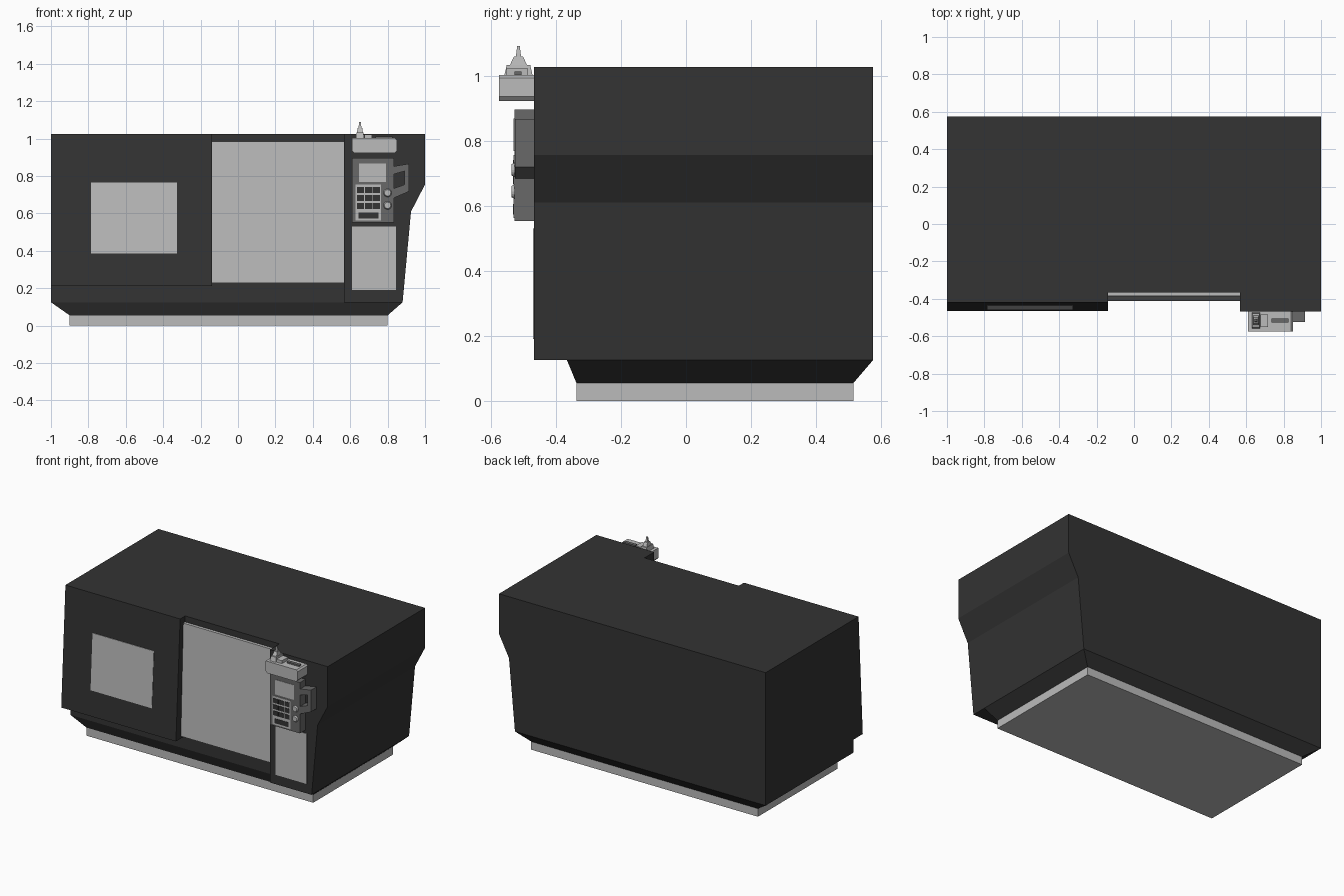
import bpy, bmesh, math
from mathutils import Matrix

if "Cube" in bpy.data.objects:
    bpy.data.objects.remove(bpy.data.objects["Cube"])


def material(name, v):
    m = bpy.data.materials.new(name)
    m.diffuse_color = (v, v, v, 1)
    m.use_nodes = True
    m.node_tree.nodes["Principled BSDF"].inputs["Base Color"].default_value = m.diffuse_color
    return m


DARK = material("dark_paint", 0.033)
MID = material("mid_grey", 0.14)
LIGHT = material("light_grey", 0.5)


def finish(name, bm, mat):
    bmesh.ops.recalc_face_normals(bm, faces=bm.faces)
    me = bpy.data.meshes.new(name)
    bm.to_mesh(me)
    bm.free()
    ob = bpy.data.objects.new(name, me)
    bpy.context.collection.objects.link(ob)
    me.materials.append(mat)
    return ob


def loft(name, a, b, mat):
    """Solid between two matching 3D outlines."""
    bm = bmesh.new()
    va = [bm.verts.new(p) for p in a]
    vb = [bm.verts.new(p) for p in b]
    n = len(va)
    bm.faces.new(va)
    bm.faces.new(vb[::-1])
    for i in range(n):
        j = (i + 1) % n
        bm.faces.new((va[i], va[j], vb[j], vb[i]))
    return finish(name, bm, mat)


def prism_y(name, pts, y0, y1, mat):
    return loft(name, [(x, y0, z) for x, z in pts], [(x, y1, z) for x, z in pts], mat)


def prism_x(name, pts, x0, x1, mat):
    return loft(name, [(x0, y, z) for y, z in pts], [(x1, y, z) for y, z in pts], mat)


def rect(x0, x1, y0, y1, z):
    return [(x0, y0, z), (x1, y0, z), (x1, y1, z), (x0, y1, z)]


def box(name, x0, x1, y0, y1, z0, z1, mat):
    return loft(name, rect(x0, x1, y0, y1, z0), rect(x0, x1, y0, y1, z1), mat)


TOP, CORE, FRONT, BACK = 1.026, -0.366, -0.468, 0.575
side = [(0.88, 0.125), (0.925, 0.61), (1, 0.755), (1, TOP)]

# Main housing, tapered skirt and plinth
prism_y("housing", [(-1, 0.125)] + side + [(-1, TOP)], CORE, BACK, DARK)
loft("tapered_skirt", rect(-0.9, 0.8, -0.337, 0.515, 0.055),
     rect(-1, 0.88, CORE, BACK, 0.125), DARK)
box("plinth", -0.9, 0.8, -0.337, 0.515, 0, 0.055, LIGHT)

# Front panels
prism_y("control_column", [(0.567, 0.125)] + side + [(0.567, TOP)], FRONT, CORE, DARK)
prism_x("left_panel", [(CORE, 0.213), (-0.465, 0.213), (-0.42, TOP), (CORE, TOP)],
        -1, -0.14, DARK)
prism_x("window", [(-0.452, 0.385), (-0.4585, 0.385), (-0.4375, 0.765), (-0.431, 0.765)],
        -0.785, -0.325, LIGHT)
prism_x("sliding_door", [(CORE, 0.228), (-0.412, 0.228), (-0.386, 0.985), (CORE, 0.985)],
        -0.14, 0.567, LIGHT)
box("access_cover", 0.61, 0.845, FRONT - 0.003, FRONT, 0.19, 0.53, LIGHT)

# Control unit
PAN = -0.528
box("control_unit", 0.61, 0.834, PAN, FRONT, 0.552, 0.896, MID)
box("screen", 0.647, 0.791, PAN - 0.002, PAN, 0.768, 0.868, LIGHT)
box("keypad_plate", 0.628, 0.765, PAN - 0.002, PAN, 0.562, 0.755, LIGHT)
for r in range(3):
    for c in range(3):
        x, z = 0.636 + 0.042 * c, 0.709 - 0.042 * r
        box(f"key_{r}_{c}", x, x + 0.038, PAN - 0.004, PAN - 0.002, z, z + 0.031, DARK)
box("wide_key", 0.645, 0.75, PAN - 0.004, PAN - 0.002, 0.573, 0.605, DARK)
for i, z in enumerate((0.71, 0.643)):
    bm = bmesh.new()
    bmesh.ops.create_cone(bm, cap_ends=True, segments=16, radius1=0.022, radius2=0.017,
                          depth=0.009, matrix=Matrix.Translation((0.8, PAN - 0.0045, z))
                          @ Matrix.Rotation(math.pi / 2, 4, 'X'))
    finish(f"knob_{i}", bm, LIGHT)

# Side handle: closed frame from three bars
prism_y("handle_top", [(0.834, 0.81), (0.89, 0.826), (0.915, 0.866), (0.834, 0.852)],
        PAN + 0.003, FRONT, MID)
prism_y("handle_grip", [(0.89, 0.754), (0.915, 0.718), (0.915, 0.866), (0.89, 0.826)],
        PAN + 0.003, FRONT, MID)
prism_y("handle_bottom", [(0.834, 0.683), (0.915, 0.718), (0.89, 0.754), (0.834, 0.734)],
        PAN + 0.003, FRONT, MID)

# Tool tray with chamfered lower corners
prism_y("tool_tray", [(0.61, 0.935), (0.622, 0.922), (0.838, 0.922), (0.85, 0.935),
                      (0.85, 0.992), (0.84, 1.002), (0.61, 1.002)], -0.575, FRONT, LIGHT)
box("tray_slot", 0.735, 0.827, -0.527, -0.505, 1.002, 1.012, MID)
box("tray_block", 0.676, 0.716, -0.552, -0.485, 1.002, 1.022, LIGHT)


# Stepped tool holder
def taper(name, w0, d0, w1, d1, z0, z1):
    cx, cy = 0.652, -0.515
    loft(name, rect(cx - w0, cx + w0, cy - d0, cy + d0, z0),
         rect(cx - w1, cx + w1, cy - d1, cy + d1, z1), LIGHT)


taper("holder_base", 0.022, 0.043, 0.019, 0.036, 1.002, 1.033)
taper("holder_cone", 0.016, 0.026, 0.012, 0.014, 1.033, 1.058)
taper("holder_tip", 0.008, 0.008, 0.004, 0.004, 1.058, 1.09)
